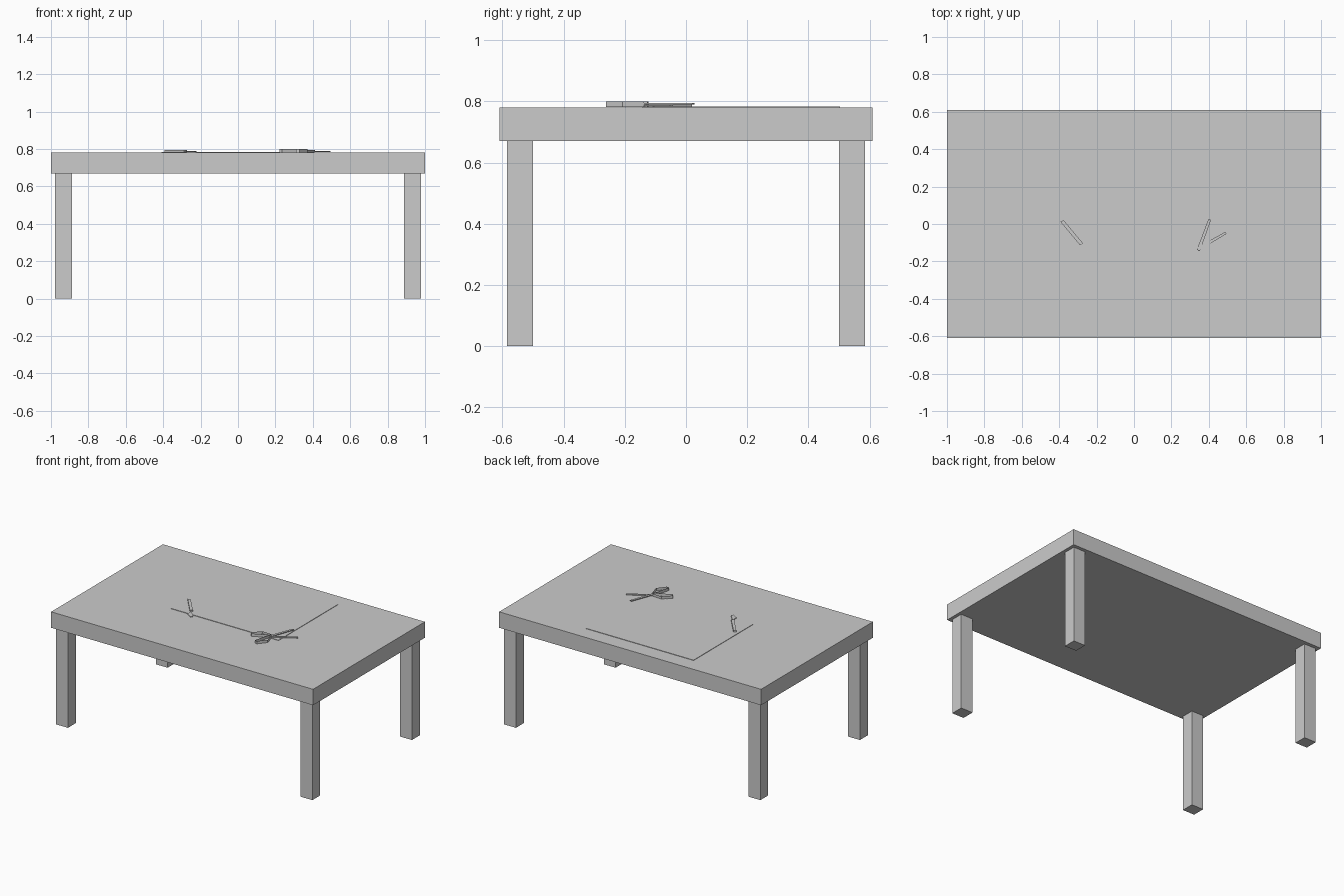
import bpy, bmesh

if "Cube" in bpy.data.objects:
    bpy.data.objects.remove(bpy.data.objects["Cube"])


def finish(name, bm):
    bmesh.ops.recalc_face_normals(bm, faces=bm.faces)
    me = bpy.data.meshes.new(name)
    bm.to_mesh(me)
    bm.free()
    ob = bpy.data.objects.new(name, me)
    bpy.context.collection.objects.link(ob)
    return ob


def plate(name, pts, z0, z1, wall=None):
    """Extruded outline; with a wall thickness it becomes an open ring."""
    bm = bmesh.new()
    face = bm.faces.new([bm.verts.new((x, y, z0)) for x, y in pts])
    if wall:
        bmesh.ops.inset_individual(bm, faces=[face], thickness=wall, use_even_offset=True)
        bmesh.ops.delete(bm, geom=[face], context='FACES_ONLY')
    base = bm.faces[:]
    ext = bmesh.ops.extrude_face_region(bm, geom=base, use_keep_orig=True)
    for v in ext["geom"]:
        if isinstance(v, bmesh.types.BMVert):
            v.co.z = z1
    return finish(name, bm)


def box(name, x0, x1, y0, y1, z0, z1):
    return plate(name, [(x0, y0), (x1, y0), (x1, y1), (x0, y1)], z0, z1)


# table
box("table_top", -1, 1, -0.61, 0.61, 0.67, 0.78)
for sx, side in ((-1, "left"), (1, "right")):
    for sy, end in ((-1, "front"), (1, "back")):
        x, y = sx * 0.933, sy * 0.543
        box(f"{end}_{side}_leg", x - 0.045, x + 0.045, y - 0.043, y + 0.043, 0, 0.67)

# thin cutting sheet
P = 0.783
box("sheet", -0.41, 0.41, -0.143, 0.503, 0.78, P)

# craft knife: handle and blade
plate("knife_handle", [(-0.393, 0.012), (-0.288, -0.114), (-0.272, -0.104), (-0.376, 0.02)], P, 0.795)
plate("knife_blade", [(-0.284, -0.11), (-0.277, -0.12), (-0.274, -0.158), (-0.236, -0.182),
                      (-0.223, -0.17), (-0.268, -0.122), (-0.274, -0.108)], P, 0.788)

# scissors: two crossing blades and two looped handles
plate("scissor_blade_upper", [(0.336, -0.138), (0.352, -0.145), (0.412, 0.022), (0.398, 0.027)], 0.789, 0.794)
plate("scissor_blade_lower", [(0.334, -0.128), (0.343, -0.144), (0.494, -0.053), (0.488, -0.042)], 0.784, 0.789)
plate("scissor_loop_left", [(0.222, -0.177), (0.235, -0.19), (0.342, -0.14), (0.342, -0.126),
                            (0.273, -0.122)], 0.781, 0.8, 0.005)
plate("scissor_loop_front", [(0.309, -0.258), (0.329, -0.262), (0.372, -0.207), (0.354, -0.138),
                             (0.341, -0.14)], 0.781, 0.8, 0.005)
